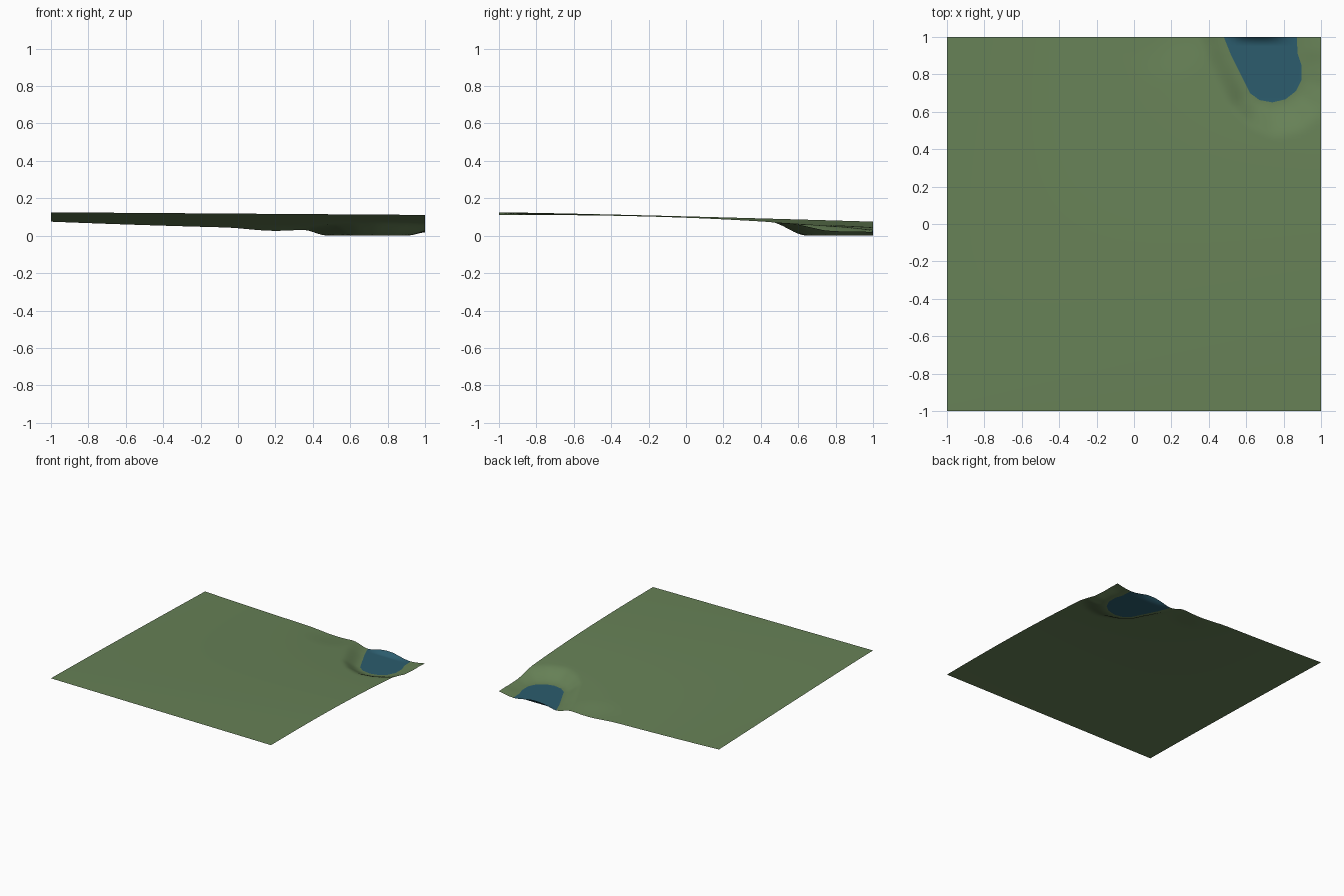
import bpy
from mathutils import Vector
from mathutils.geometry import delaunay_2d_cdt, intersect_point_line

if "Cube" in bpy.data.objects:
    bpy.data.objects.remove(bpy.data.objects["Cube"])


def material(name, colour):
    mat = bpy.data.materials.new(name)
    mat.use_nodes = True
    mat.diffuse_color = colour
    mat.node_tree.nodes["Principled BSDF"].inputs["Base Color"].default_value = colour
    return mat


grass = material("grass green", (0.135, 0.22, 0.094, 1))
water = material("water blue", (0.025, 0.108, 0.155, 1))

# Pond outline, open towards the back edge
SHORE = [Vector(p) for p in (
    (0.48, 1), (0.52, 0.9), (0.58, 0.78), (0.62, 0.7), (0.67, 0.663), (0.74, 0.65),
    (0.81, 0.667), (0.865, 0.71), (0.895, 0.77), (0.895, 0.85), (0.875, 0.91), (0.87, 1))]
SEGMENTS = list(zip(SHORE, SHORE[1:]))


def shore_distance(p):
    best = 9
    for a, b in SEGMENTS:
        t = intersect_point_line(p, a, b)[1]
        best = min(best, (p - a.lerp(b, max(0, min(1, t)))).length)
    return best


def in_pond(p):
    inside = False
    for a, b in zip(SHORE, SHORE[1:] + SHORE[:1]):
        if (a.y > p.y) != (b.y > p.y):
            if p.x < a.x + (b.x - a.x) * (p.y - a.y) / (b.y - a.y):
                inside = not inside
    return inside


def smooth(t):
    t = max(0, min(1, t))
    return t * t * (3 - 2 * t)


def height(p):
    if in_pond(p):
        return 0
    x, y = p
    # Gentle slope falling towards the back
    drop = 0.0675 + 0.0175 * x + 0.008 * (1 - x * x)
    z = 0.118 - 0.007 * x - drop * ((y + 1) / 2) ** (1.85 + 0.65 * x)
    # Shallow dip beside the pond
    z -= 0.012 * smooth(1 - (p - Vector((0.18, 1))).length / 0.26)
    # Pond bank
    width = 0.14 + 0.06 * smooth((x - 0.5) / 0.3)
    return z * smooth(shore_distance(p) / width)


# Ground points, keeping a clean shoreline
N = 80
STEP = 2 / N
points = list(SHORE)
for i in range(N + 1):
    for j in range(N + 1):
        p = Vector((-1 + i * STEP, -1 + j * STEP))
        if shore_distance(p) > STEP * 0.4:
            points.append(p)
count = len(SHORE)
edges = [(i, (i + 1) % count) for i in range(count)]
verts, _, faces, *_ = delaunay_2d_cdt(points, edges, [], 0, 0.00001)

# Terrain sheet with the pond as its own faces
mesh = bpy.data.meshes.new("terrain")
mesh.from_pydata([(v.x, v.y, height(v) if shore_distance(v) > 0.0001 else 0)
                  for v in verts], [], faces)
mesh.materials.append(grass)
mesh.materials.append(water)
for poly in mesh.polygons:
    poly.use_smooth = True
    poly.material_index = int(in_pond(poly.center.to_2d()))
terrain = bpy.data.objects.new("terrain", mesh)
bpy.context.collection.objects.link(terrain)
